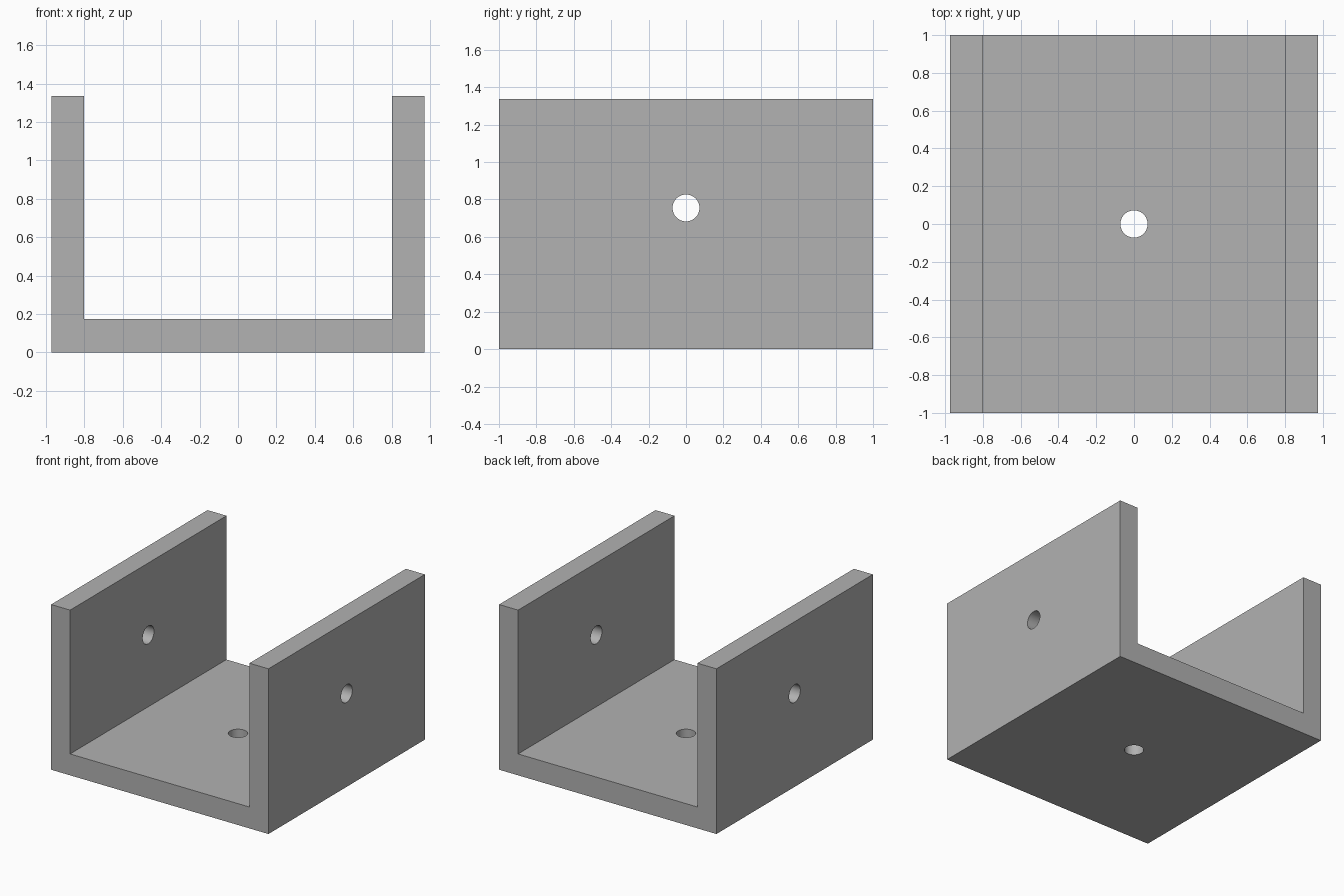
import bpy, bmesh, math

cube = bpy.data.objects.get("Cube")
if cube:
    bpy.data.objects.remove(cube, do_unlink=True)

# Overall sizes
HALF_X, HALF_Y, HEIGHT = 0.973, 1.0, 1.337
INNER_X, FLOOR = 0.803, 0.173
HOLE_RADIUS = 0.072
HOLE_Z = (FLOOR + HEIGHT) / 2

grey = bpy.data.materials.new("plain grey")
grey.use_nodes = True
grey.diffuse_color = (0.445, 0.445, 0.445, 1)
grey.node_tree.nodes["Principled BSDF"].inputs["Base Color"].default_value = grey.diffuse_color

# U-shaped channel: profile extruded from front to back
right_half = [(-INNER_X, FLOOR), (-INNER_X, HEIGHT), (-HALF_X, HEIGHT), (-HALF_X, 0)]
profile = right_half + [(-x, z) for x, z in reversed(right_half)]
bm = bmesh.new()
face = bm.faces.new([bm.verts.new((x, -HALF_Y, z)) for x, z in profile])
extruded = bmesh.ops.extrude_face_region(bm, geom=[face])["geom"]
bmesh.ops.translate(bm, vec=(0, 2 * HALF_Y, 0),
                    verts=[v for v in extruded if isinstance(v, bmesh.types.BMVert)])
bmesh.ops.recalc_face_normals(bm, faces=bm.faces)
mesh = bpy.data.meshes.new("channel_bracket")
bm.to_mesh(mesh)
bm.free()
mesh.materials.append(grey)
bracket = bpy.data.objects.new("channel_bracket", mesh)
bpy.context.collection.objects.link(bracket)


def drill(name, location, rotation, depth):
    """Cut a round hole through the bracket."""
    bpy.ops.mesh.primitive_cylinder_add(vertices=48, radius=HOLE_RADIUS, depth=depth,
                                        location=location, rotation=rotation)
    cutter = bpy.context.object
    cutter.name = name
    cutter.hide_render = True
    cutter.data.materials.append(grey)
    cut = bracket.modifiers.new(name, "BOOLEAN")
    cut.operation = "DIFFERENCE"
    cut.solver = "EXACT"
    cut.object = cutter
    bpy.ops.object.select_all(action="DESELECT")
    bracket.select_set(True)
    bpy.context.view_layer.objects.active = bracket
    bpy.ops.object.modifier_apply(modifier=cut.name)
    bpy.data.objects.remove(cutter, do_unlink=True)


# One hole through both walls, one through the floor
drill("wall_hole", (0, 0, HOLE_Z), (0, math.pi / 2, 0), 3)
drill("floor_hole", (0, 0, FLOOR / 2), (0, 0, 0), 2 * FLOOR)

bpy.ops.object.shade_smooth_by_angle(angle=math.radians(30))
